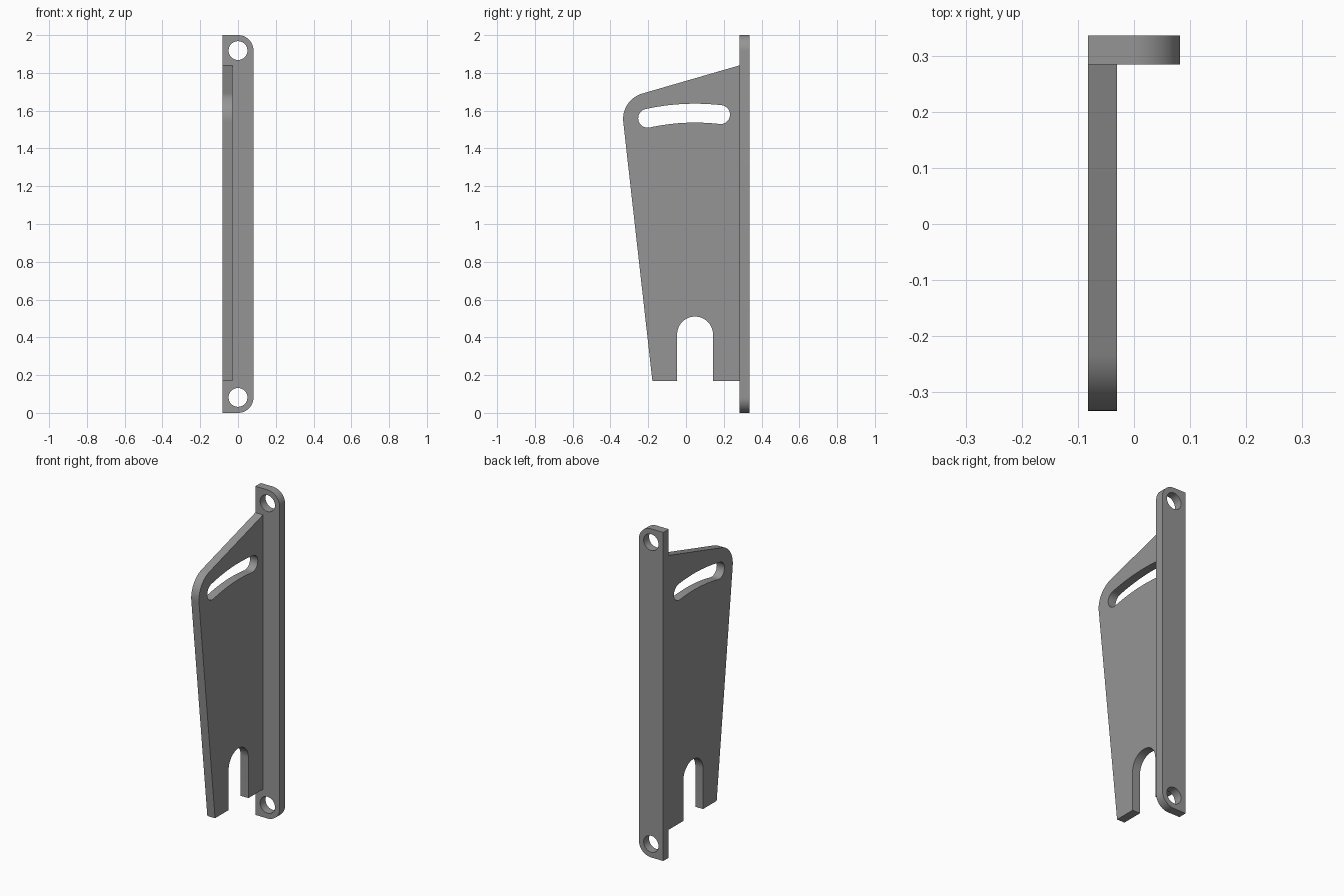
import bpy, bmesh
from math import sin, cos, pi, radians, asin, degrees
from mathutils import Vector

if "Cube" in bpy.data.objects:
    bpy.data.objects.remove(bpy.data.objects["Cube"])

grey = bpy.data.materials.new("plain_grey")
grey.diffuse_color = (0.30, 0.30, 0.30, 1)
grey.use_nodes = True
grey.node_tree.nodes["Principled BSDF"].inputs["Base Color"].default_value = grey.diffuse_color


def arc(cx, cy, r, a0, a1, n=16):
    """Points along an arc, angles in degrees."""
    return [(cx + r * cos(radians(a0 + (a1 - a0) * i / n)),
             cy + r * sin(radians(a0 + (a1 - a0) * i / n))) for i in range(n + 1)]


def plate(name, loops, place, thickness):
    """Fill an outline with holes and extrude it into a sheet."""
    bm = bmesh.new()
    edges = []
    for loop in loops:
        vs = [bm.verts.new(place(u, v)) for u, v in loop]
        edges += [bm.edges.new((vs[i - 1], vs[i])) for i in range(len(vs))]
    bmesh.ops.triangle_fill(bm, edges=edges, use_beauty=True, use_dissolve=False)
    res = bmesh.ops.extrude_face_region(bm, geom=bm.faces[:], use_keep_orig=True)
    moved = [g for g in res["geom"] if isinstance(g, bmesh.types.BMVert)]
    bmesh.ops.translate(bm, verts=moved, vec=Vector(thickness))
    bmesh.ops.recalc_face_normals(bm, faces=bm.faces[:])
    me = bpy.data.meshes.new(name)
    bm.to_mesh(me)
    bm.free()
    me.materials.append(grey)
    ob = bpy.data.objects.new(name, me)
    bpy.context.collection.objects.link(ob)
    bpy.ops.object.select_all(action='DESELECT')
    ob.select_set(True)
    bpy.context.view_layer.objects.active = ob
    bpy.ops.object.shade_smooth_by_angle(angle=radians(30))


# Mounting flange: rounded on its outer side, with a screw hole at each end
W, R = 0.082, 0.082
flange = [(-W, 0)] + arc(W - R, R, R, -90, 0) + arc(W - R, 2 - R, R, 0, 90) + [(-W, 2)]
holes = [arc(0, z, 0.05, 0, 360, 40)[:-1] for z in (0.082, 1.918)]
plate("mounting_flange", [flange] + holes,
      lambda u, v: (u, 0.284, v), (0, 0.052, 0))

# Side plate: tapered, open notch at the bottom, curved slot centred on the notch
NY, NZ, NR = 0.048, 0.415, 0.095
outline = ([(-0.178, 0.17), (NY - NR, 0.17)] + arc(NY, NZ, NR, 180, 0, 24)
           + [(NY + NR, 0.17), (0.284, 0.17), (0.284, 1.84)]
           + arc(-0.193, 1.556, 0.14, 106.2, 186.4))
SR, HW = 1.172, 0.05
left, right = 90 + degrees(asin(0.251 / SR)), 90 - degrees(asin(0.135 / SR))


def slot_end(a, start):
    return arc(NY + SR * cos(radians(a)), NZ + SR * sin(radians(a)), HW, start, start - 180)


slot = (arc(NY, NZ, SR + HW, left, right)[:-1] + slot_end(right, right)
        + arc(NY, NZ, SR - HW, right, left)[1:-1] + slot_end(left, left + 180)[:-1])
plate("side_plate", [outline, slot], lambda u, v: (-W, u, v), (0.052, 0, 0))
